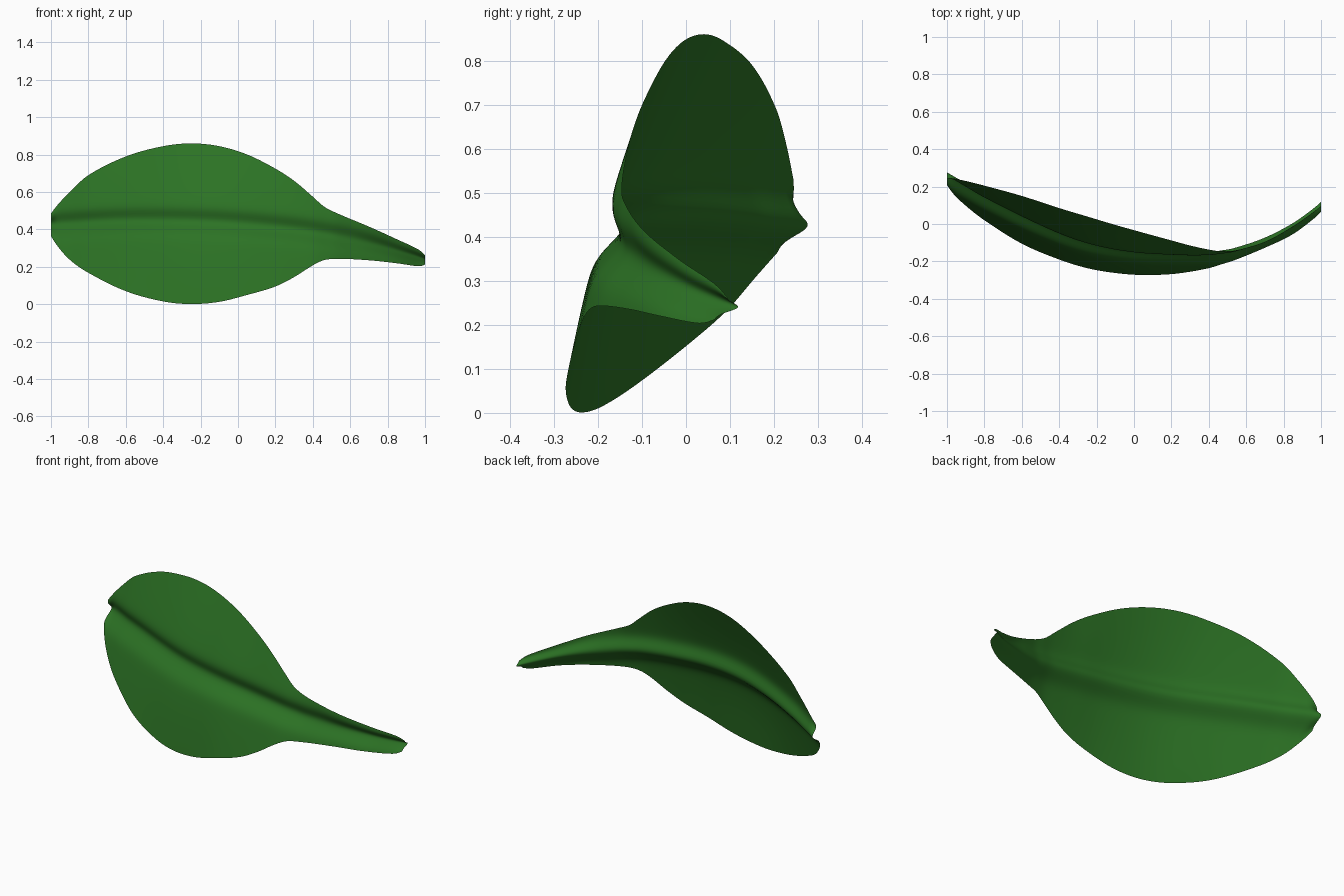
import bpy, bmesh, math

if "Cube" in bpy.data.objects:
    bpy.data.objects.remove(bpy.data.objects["Cube"])

# Leaf stations along x: (x, upper edge z, upper edge y, lower edge z, lower edge y)
STATIONS = [
    (-1.00, .485, .242, .365, .207), (-.97, .525, .243, .317, .165),
    (-.90, .60, .230, .238, .098), (-.80, .69, .205, .168, .020),
    (-.60, .79, .150, .070, -.105), (-.40, .845, .085, .015, -.190),
    (-.25, .86, .040, .001, -.236), (-.10, .845, -.005, .013, -.262),
    (.05, .80, -.047, .050, -.273), (.20, .725, -.088, .095, -.268),
    (.30, .66, -.115, .145, -.255), (.40, .575, -.137, .208, -.236),
    (.46, .522, -.145, .236, -.218), (.54, .482, -.142, .243, -.193),
    (.70, .415, -.098, .235, -.128), (.85, .347, -.015, .219, -.055),
    (.97, .290, .068, .203, .035), (1.00, .262, .092, .212, .065),
]
RIB = [(-1, .425), (-.6, .445), (-.2, .44), (.1, .42), (.4, .385), (.7, .325), (1, .24)]


def sample(table, x):
    """Smooth cubic interpolation of a table keyed on its first column."""
    i = 0
    while i < len(table) - 2 and x > table[i + 1][0]:
        i += 1
    p1, p2 = table[i], table[i + 1]
    p0, p3 = table[max(i - 1, 0)], table[min(i + 2, len(table) - 1)]
    h = p2[0] - p1[0]
    t = (x - p1[0]) / h
    out = []
    for k in range(1, len(p1)):
        m1 = (p2[k] - p0[k]) / (p2[0] - p0[0]) * h
        m2 = (p3[k] - p1[k]) / (p3[0] - p1[0]) * h
        out.append((2*t**3 - 3*t*t + 1) * p1[k] + (t**3 - 2*t*t + t) * m1
                   + (3*t*t - 2*t**3) * p2[k] + (t**3 - t*t) * m2)
    return out


def leaf_point(x, t):
    """Cross-section: tilted chord, slight forward bulge, groove along the midrib."""
    zt, yt, zl, yl = sample(STATIONS, x)
    zm = sample(RIB, x)[0]
    h = zt - zl
    z = zl + h * t
    bulge = .042 * math.exp(-((x + .25) / .45) ** 2)
    width = min(.055, .26 * h)
    depth = .046 - .008 * x
    y = yl + (yt - yl) * t - bulge * math.sin(math.pi * t)
    y += depth * math.exp(-((z - zm) / width) ** 2)
    return (x, y, z)


# Leaf blade and stalk as one lofted sheet
NX, NT = 110, 56
bm = bmesh.new()
grid = [[bm.verts.new(leaf_point(-1 + 2 * i / NX, j / NT)) for j in range(NT + 1)]
        for i in range(NX + 1)]
for i in range(NX):
    for j in range(NT):
        bm.faces.new((grid[i][j], grid[i + 1][j], grid[i + 1][j + 1], grid[i][j + 1]))
mesh = bpy.data.meshes.new("leaf")
bm.to_mesh(mesh)
bm.free()
leaf = bpy.data.objects.new("leaf", mesh)
bpy.context.collection.objects.link(leaf)
for p in mesh.polygons:
    p.use_smooth = True

# Green leaf colour
mat = bpy.data.materials.new("leaf_green")
mat.diffuse_color = (.025, .17, .018, 1)
mat.use_nodes = True
mat.node_tree.nodes["Principled BSDF"].inputs["Base Color"].default_value = mat.diffuse_color
mesh.materials.append(mat)
